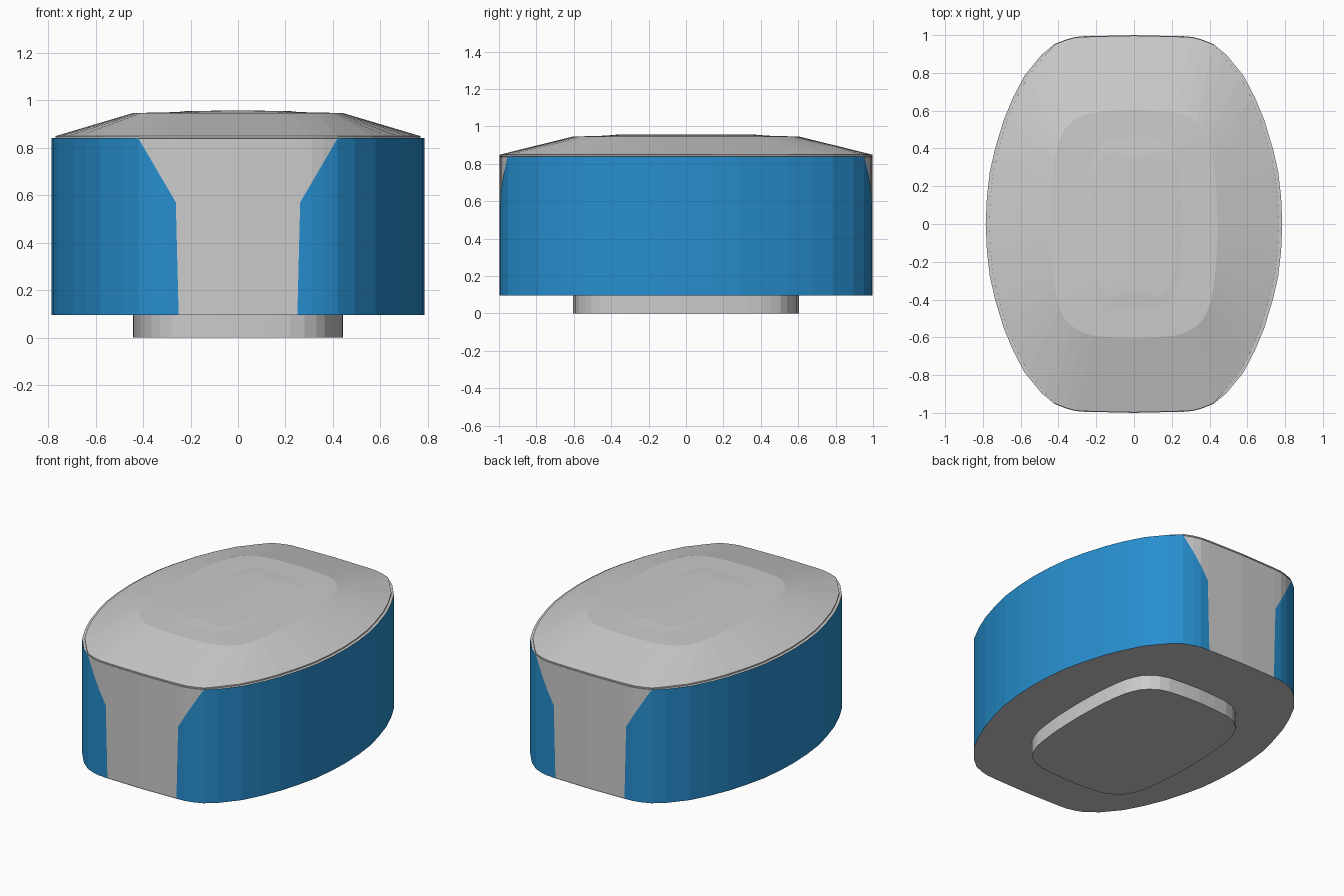
import bpy

if "Cube" in bpy.data.objects:
    bpy.data.objects.remove(bpy.data.objects["Cube"])

# Quarter outlines, from the middle of the end round to the middle of the side
OUTER = [(0, 1.0), (.25, .994), (.31, .99), (.36, .977), (.42, .953), (.49, .895), (.58, .785),
         (.64, .67), (.69, .55), (.735, .40), (.763, .28), (.779, .14), (.785, 0)]
INNER = [(x - (.017 if x > .42 else 0), y - (.003 if y > .1 else 0)) for x, y in OUTER]
CORE = [(0, .605), (.12, .60), (.22, .59), (.28, .572), (.33, .54), (.365, .505), (.39, .455),
        (.408, .405), (.42, .34), (.43, .26), (.437, .18), (.44, .09), (.442, 0)]


def scaled(q, sx, sy):
    return [(x * sx, y * sy) for x, y in q]


def full_ring(q, z):
    """Mirror a quarter outline into a closed ring, anticlockwise from the side."""
    r = q[::-1]
    ring = r + [(-x, y) for x, y in q[1:]]
    ring += [(-x, -y) for x, y in r[1:]] + [(x, -y) for x, y in q[1:-1]]
    return [(x, y, z) for x, y in ring]


def make_object(name, verts, faces):
    mesh = bpy.data.meshes.new(name)
    mesh.from_pydata(verts, [], faces)
    mesh.update()
    ob = bpy.data.objects.new(name, mesh)
    bpy.context.collection.objects.link(ob)
    return ob


def loft(name, rings):
    n = len(rings[0])
    verts = [v for r in rings for v in r]
    faces = [(k * n + i, k * n + (i + 1) % n, (k + 1) * n + (i + 1) % n, (k + 1) * n + i)
             for k in range(len(rings) - 1) for i in range(n)]
    faces += [tuple(range(n))[::-1], tuple(range(len(verts) - n, len(verts)))]
    return make_object(name, verts, faces)


# Grey foot
loft("foot", [full_ring(CORE, 0), full_ring(CORE, .097)])

# Grey body with a thin rim step and a sloped, slightly domed lid
loft("body", [full_ring(OUTER, .095), full_ring(INNER, .096), full_ring(INNER, .838),
              full_ring(OUTER, .84), full_ring(INNER, .841), full_ring(INNER, .849),
              full_ring(CORE, .946), full_ring(scaled(CORE, .58, .75), .950),
              full_ring(scaled(CORE, .5, .65), .954), full_ring(scaled(CORE, .05, .6), .957)])

# Blue side panels: one quarter, mirrored to both sides and both ends
verts = []
for x, y in OUTER[1:]:
    top_x = x + .012 if x == .25 else x
    top_z = min(.84, .57 + (top_x - .262) / .158 * .27)
    verts += [(x, -y, .095), (top_x, -y, top_z)]
faces = [(i, i + 2, i + 3, i + 1) for i in range(0, len(verts) - 2, 2)]
panels = make_object("side_panels", verts, faces)
mirror = panels.modifiers.new("mirror", 'MIRROR')
mirror.use_axis = (True, True, False)

blue = bpy.data.materials.new("blue")
blue.diffuse_color = (.02, .27, .62, 1)
blue.use_nodes = True
blue.node_tree.nodes["Principled BSDF"].inputs["Base Color"].default_value = blue.diffuse_color
panels.data.materials.append(blue)
